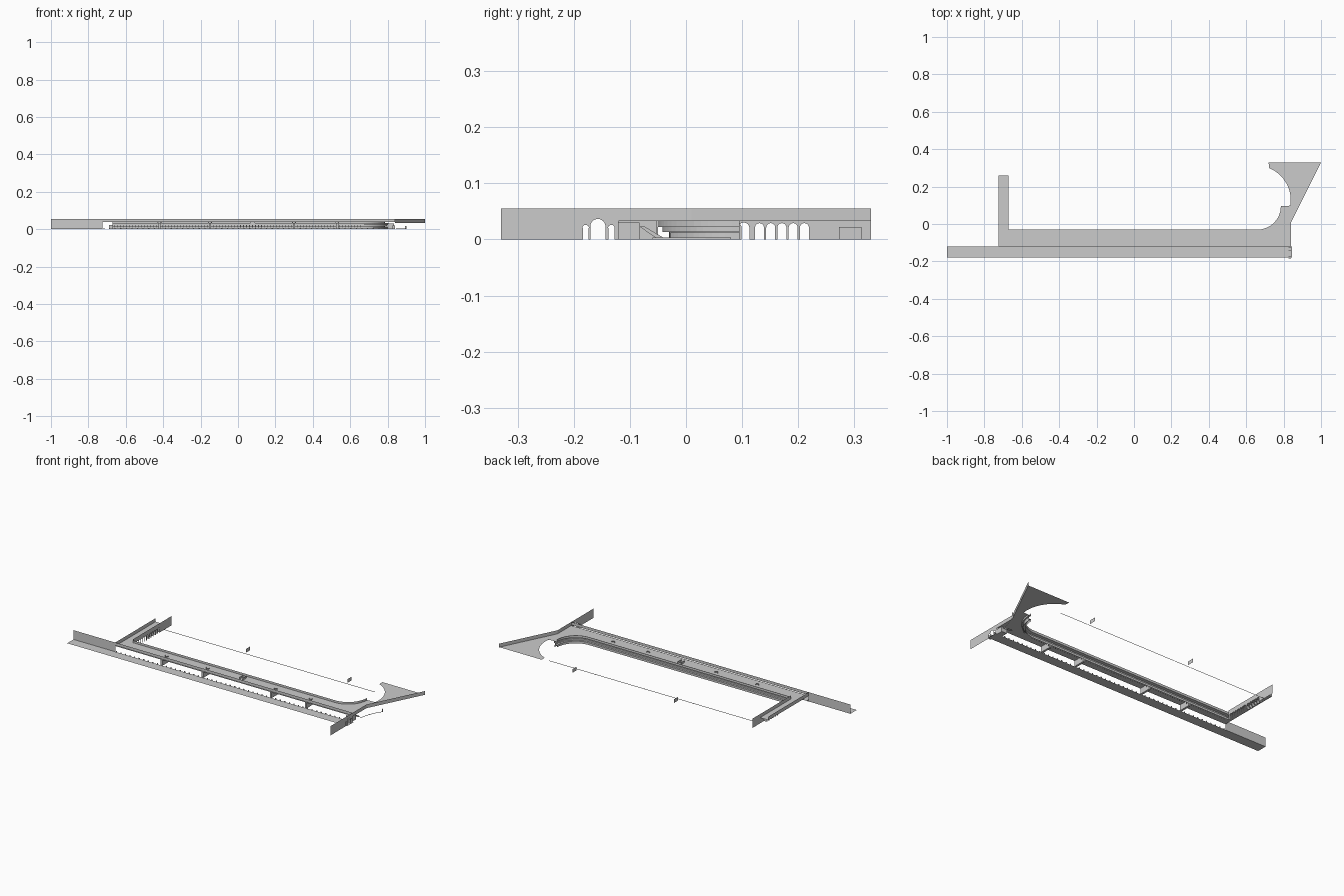
import bpy, bmesh, math
from mathutils import Vector

if "Cube" in bpy.data.objects:
    bpy.data.objects.remove(bpy.data.objects["Cube"])

stone = bpy.data.materials.new("light_grey_stone")
stone.diffuse_color = (0.6, 0.6, 0.6, 1)
stone.use_nodes = True
stone.node_tree.nodes["Principled BSDF"].inputs["Base Color"].default_value = stone.diffuse_color
TOP = 0.055      # parapet top
DECK = 0.034     # terrace floor


def finish(name, bm):
    me = bpy.data.meshes.new(name)
    bm.to_mesh(me)
    bm.free()
    me.materials.append(stone)
    ob = bpy.data.objects.new(name, me)
    bpy.context.collection.objects.link(ob)
    return ob


def sheet(name, pts, normal):
    """Single flat face, turned to look along normal."""
    bm = bmesh.new()
    f = bm.faces.new([bm.verts.new(p) for p in pts])
    f.normal_update()
    if f.normal.dot(Vector(normal)) < 0:
        f.normal_flip()
    return finish(name, bm)


def wall(name, a, b, z0, z1, normal):
    return sheet(name, [(*a, z0), (*b, z0), (*b, z1), (*a, z1)], normal)


def sweep(name, profile, path_at):
    """Strip surface: profile of (offset, z) carried along path_at(offset)."""
    bm = bmesh.new()
    rows = [[bm.verts.new((x, y, z)) for x, y in path_at(d)] for d, z in profile]
    for lo, hi in zip(rows, rows[1:]):
        for i in range(len(lo) - 1):
            bm.faces.new((lo[i + 1], lo[i], hi[i], hi[i + 1]))
    return finish(name, bm)


def boxes(name, items):
    """Boxes given as (x0, x1, y0, y1, z0, z1)."""
    bm = bmesh.new()
    for x0, x1, y0, y1, z0, z1 in items:
        r = bmesh.ops.create_cube(bm, size=1)
        for v in r["verts"]:
            v.co = ((x0 + x1) / 2 + v.co.x * (x1 - x0),
                    (y0 + y1) / 2 + v.co.y * (y1 - y0),
                    (z0 + z1) / 2 + v.co.z * (z1 - z0))
    return finish(name, bm)


def arch_wall(name, x, y0, y1, arches):
    """Wall across x with round-headed openings (centre, half width, spring)."""
    pts = [(x, y0, 0)]
    for c, r, s in arches:
        pts.append((x, c - r, 0))
        for i in range(13):
            t = math.pi * (1 - i / 12)
            pts.append((x, c + r * math.cos(t), s + r * math.sin(t)))
        pts.append((x, c + r, 0))
    pts += [(x, y1, 0), (x, y1, TOP), (x, y0, TOP)]
    return sheet(name, pts, (1, 0, 0))


def arc(cx, cy, r, a0, a1, n):
    return [(cx + r * math.cos(math.radians(a0 + (a1 - a0) * i / n)),
             cy + r * math.sin(math.radians(a0 + (a1 - a0) * i / n))) for i in range(n + 1)]


def yard_edge(d):
    """Yard side of the long wing, moved back by d."""
    return [(-.67, -.03 - d)] + arc(.66, .095, .125 + d, -90, 0, 16)


# pavement along the street
sheet("pavement", [(-1, -.18, 0), (.845, -.18, 0), (.845, -.12, 0), (-1, -.12, 0)], (0, 0, 1))

# one flat terrace over long wing, side wing and triangular end
big_arc = arc(.652, .127, .186, 68, -9, 20)
outline = ([(-.725, -.12), (.84, -.12), (.84, .01), (1, .33), (.72, .33)] + big_arc
           + yard_edge(0)[::-1] + [(-.67, .26), (-.725, .26)])
sheet("terrace", [(x, y, DECK) for x, y in outline], (0, 0, 1))

# outer walls and parapets
wall("street_wall_left", (-1, -.12), (-.725, -.12), 0, TOP, (0, -1, 0))
wall("front_parapet", (-.725, -.12), (.84, -.12), .038, TOP, (0, -1, 0))
wall("end_parapet", (.84, -.12), (.84, .01), .033, TOP, (1, 0, 0))
wall("diagonal_parapet", (.84, .01), (1, .33), .033, TOP, (1, -.5, 0))
wall("side_wing_outer_parapet", (-.725, -.12), (-.725, .26), .033, TOP, (-1, 0, 0))

# triple archway in the cross wall
arch_wall("triple_arch_wall", .84, -.33, -.12,
          [(-.179, .006, .02), (-.157, .0135, .023), (-.133, .006, .02)])
boxes("archway_posts", [(.825, .84, y - .0015, y + .0015, 0, .02)
                        for y in (-.185, -.172, -.14, -.126)])

# side wing arcade facing the yard
arches = [(.131 - .02 * i, .008, .021) for i in range(7, 1, -1)]
arches += [(.103, .010, .02)] + [(.131 + .02 * i, .008, .021) for i in range(5)]
arch_wall("side_arcade", -.67, -.03, .33, arches)
boxes("arcade_piers", [(-.69, -.671, .121 + .02 * i - .001, .121 + .02 * i + .001, 0, .021)
                       for i in range(6)])

# stepped inner wall sweeping round the yard, and its parapet
sweep("stepped_inner_wall", [(0, 0), (0, .013), (.012, .013), (.012, .022), (.02, .022),
                             (.02, .033), (0, .033), (0, .047)], yard_edge)
sweep("curved_base", [(.014, 0), (.014, .012)], lambda d: arc(.66, .095, .125 + d, -62, 0, 12))

# close-set pilasters on the street side of the inner wall
boxes("pilasters", [(-.66 + .016 * i, -.657 + .016 * i, -.053, -.05, .008, DECK)
                    for i in range(83)])

# cross walls under the terrace, and small raised details on it
divider_x = (-.42, -.15, .30, .53)
boxes("cross_walls", [(x - .006, x + .006, -.12, -.05, 0, DECK) for x in divider_x])
for i, x in enumerate(divider_x):
    sweep(f"half_round_kerb_{i + 1}", [(0, DECK), (0, DECK + .006)],
          lambda d: arc(x, -.07, .01, 180, 360, 10))
hatch = [(.068, -.085), (.068, -.05), (.09, -.05), (.09, -.085)]
sweep("hatch_screen", [(0, DECK), (0, DECK + .012)], lambda d: hatch)

# short posts along the kerb
boxes("kerb_posts", [(-.72 + .03 * i, -.714 + .03 * i, -.122, -.119, 0, .006) for i in range(51)])

# stair block and flight at the right end
boxes("stair_block", [(.80, .835, -.124, -.083, 0, .03)])
bm = bmesh.new()
side = [(-.083, .023), (-.074, .023), (-.035, 0), (-.05, 0)]
verts = [[bm.verts.new((x, y, z)) for y, z in side] for x in (.80, .83)]
bm.faces.new(verts[0][::-1])
bm.faces.new(verts[1])
for i in range(4):
    j = (i + 1) % 4
    bm.faces.new((verts[0][i], verts[0][j], verts[1][j], verts[1][i]))
bmesh.ops.recalc_face_normals(bm, faces=bm.faces)
finish("stair_flight", bm)

# thin yard kerb with two upright panels
wall("yard_kerb", (-.67, .26), (.72, .26), 0, .003, (0, -1, 0))
for i, x in enumerate((-.14, .53)):
    wall(f"yard_panel_{i + 1}", (x, .273), (x, .313), 0, .022, (1, 0, 0))

# thin curving kerb outside the right end, with a small end panel
kerb = [(.845, -.06), (.855, -.01), (.872, .035), (.9, .08)]
for i in range(3):
    wall(f"outer_kerb_{i + 1}", kerb[i], kerb[i + 1], 0, .003, (1, -.5, 0))
wall("outer_kerb_panel", (.892, .08), (.9, .08), 0, .018, (0, -1, 0))
